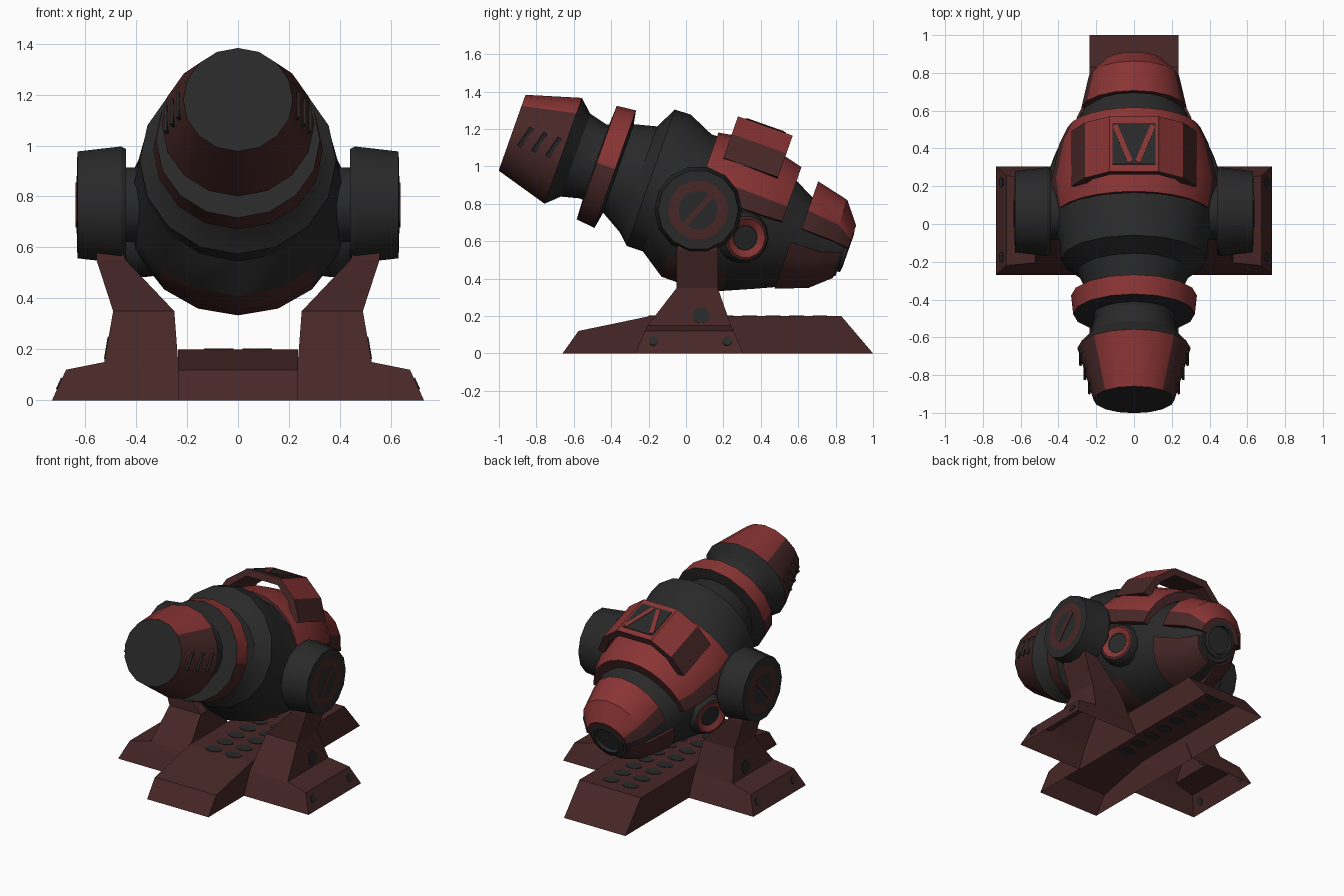
import bpy, bmesh, math
from mathutils import Vector, Matrix

if "Cube" in bpy.data.objects:
    bpy.data.objects.remove(bpy.data.objects["Cube"])

def material(name, rgb):
    m = bpy.data.materials.new(name)
    m.diffuse_color = (*rgb, 1)
    m.use_nodes = True
    m.node_tree.nodes["Principled BSDF"].inputs["Base Color"].default_value = m.diffuse_color
    return m

MATS = [material("charcoal", (0.022, 0.022, 0.022)),
        material("dark_maroon", (0.064, 0.020, 0.020)),
        material("bright_red", (0.250, 0.034, 0.034))]
GREY, MAROON, RED = 0, 1, 2
# Barrel space: x across, y along the barrel from the muzzle, z away from its axis
BARREL = Matrix.Translation((0, -0.93, 1.18)) @ Matrix.Rotation(math.radians(-19.45), 4, 'X')
WORLD = Matrix.Identity(4)

def loft(name, rings, colour, space=WORLD, open_bottom=False, smooth=True):
    """Skin equal-sized rings; colour is an index or a rule(band, normal, centre)."""
    bm = bmesh.new()
    tag = bm.faces.layers.int.new("band")
    vs = [[bm.verts.new(p) for p in ring] for ring in rings]
    n = len(rings[0])
    for i in range(len(vs) - 1):
        for j in range(n):
            k = (j + 1) % n
            bm.faces.new((vs[i][j], vs[i][k], vs[i + 1][k], vs[i + 1][j]))[tag] = i
    bm.faces.new(vs[0][::-1])[tag] = -1
    bm.faces.new(vs[-1])[tag] = -2
    bmesh.ops.recalc_face_normals(bm, faces=bm.faces)
    if open_bottom:
        low = [f for f in bm.faces if all(v.co.z < 0.001 for v in f.verts)]
        bmesh.ops.delete(bm, geom=low, context='FACES')
    for f in bm.faces:
        f.material_index = colour(f[tag], f.normal, f.calc_center_median()) if callable(colour) else colour
    bm.faces.layers.int.remove(tag)
    me = bpy.data.meshes.new(name)
    bm.to_mesh(me)
    bm.free()
    for m in MATS:
        me.materials.append(m)
    ob = bpy.data.objects.new(name, me)
    bpy.context.collection.objects.link(ob)
    ob.matrix_world = space
    if smooth:
        bpy.ops.object.select_all(action='DESELECT')
        ob.select_set(True)
        bpy.context.view_layer.objects.active = ob
        bpy.ops.object.shade_smooth_by_angle(angle=math.radians(32))
    return ob

def oval(s, pc, rx, rz, n=16):
    return [(rx * math.sin(2 * math.pi * i / n), s, pc + rz * math.cos(2 * math.pi * i / n)) for i in range(n)]

def shell(name, sections, a0, a1, thick, colour, n=10):
    """Curved armour plate: sections (s, centre, rx, rz), angles in degrees from the top."""
    rings = []
    for s, pc, rx, rz in sections:
        angles = [math.radians(a0 + (a1 - a0) * i / n) for i in range(n + 1)]
        rings.append([(rx * math.sin(a), s, pc + rz * math.cos(a)) for a in angles] +
                     [((rx - thick) * math.sin(a), s, pc + (rz - thick) * math.cos(a)) for a in reversed(angles)])
    return loft(name, rings, colour, BARREL)

def turned(name, profile, origin, axis, colour, n=14, space=WORLD):
    """Turned part: profile of (distance, radius) along an axis."""
    q = Vector(axis).to_track_quat('Z', 'Y')
    o = Vector(origin)
    rings = [[o + q @ Vector((r * math.cos(2 * math.pi * i / n), r * math.sin(2 * math.pi * i / n), d))
              for i in range(n)] for d, r in profile]
    return loft(name, rings, colour, space)

def plate(name, centre, size, colour, rot=WORLD, space=WORLD):
    c, (a, b, h) = Vector(centre), [v / 2 for v in size]
    rings = [[c + rot @ Vector((x, y, z)) for x, y in ((-a, -b), (a, -b), (a, b), (-a, b))] for z in (-h, h)]
    return loft(name, rings, colour, space, smooth=False)

# Muzzle, red on top and maroon on its sides
loft("muzzle", [oval(0, 0, .215, .215), oval(.29, 0, .30, .30), oval(.36, 0, .235, .235)],
     lambda b, n, c: GREY if b != 0 else RED if n.z > .72 else MAROON, BARREL)

# Collar ring
loft("collar_ring", [oval(.475, 0, .21, .21), oval(.48, 0, .322, .322), oval(.585, 0, .333, .333), oval(.60, 0, .25, .25)],
     lambda b, n, c: GREY if b != 1 else RED if n.z > 0 else MAROON, BARREL)

# Main body
BODY = [(.34, 0, .24, .24), (.46, 0, .21, .21), (.60, .01, .25, .25), (.72, -.01, .30, .30),
        (.78, .02, .385, .387), (.87, .022, .39, .387), (1.01, -.057, .425, .403), (1.18, -.05, .435, .41),
        (1.33, -.06, .41, .368), (1.5, -.04, .34, .315), (1.65, -.045, .265, .243),
        (1.78, -.045, .20, .19), (1.885, -.01, .135, .135)]
def body_colour(b, n, c):
    return MAROON if n.z < -.7 and .97 < c.y < 1.36 else GREY
loft("body", [oval(*s) for s in BODY], body_colour, BARREL)

# Upper armour, arched handle and rear hood
def top_red(limit):
    return lambda b, n, c: RED if n.z > limit and c.z > 0 else MAROON
shell("upper_armour", [(1.04, -.05, .425, .418), (1.2, -.05, .45, .445), (1.43, -.04, .40, .405),
                       (1.52, -.03, .355, .372)], -80, 80, .06, top_red(.45), 12)
shell("rear_hood", [(1.63, 0, .28, .30), (1.81, 0, .24, .258), (1.9, 0, .155, .145)], -84, 84, .04, top_red(.35), 8)
for side in (-1, 1):
    shell("lower_rear_plate", [(1.6, -.045, .305, .28), (1.77, -.045, .225, .215), (1.875, -.01, .155, .155)],
          side * 92, side * 168, .03, MAROON, 5)
half = [(.33, .25), (.26, .385), (.14, .475), (.13, .485)]
inner = [(.12, .44), (.22, .36), (.28, .24)]
arch = half + [(-x, z) for x, z in half[::-1]] + [(-x, z) for x, z in inner[::-1]] + inner
outline = half[::-1] + [(-x, z) for x, z in half] + [(-x, z) for x, z in inner[::-1]] + inner
outline = half + [(-x, z) for x, z in half[::-1]] + [(-x, z) for x, z in inner[::-1]] + inner
loft("arched_handle", [[(x, s, z) for x, z in outline] for s in (1.11, 1.42)],
     lambda b, n, c: RED if n.z > .5 else MAROON, BARREL, smooth=False)
plate("handle_panel", (0, 1.265, .485), (.23, .23, .008), GREY, space=BARREL)
# Plain cross braces on the handle panel
for x, tilt in ((-.06, .38), (.06, -.38)):
    plate("panel_brace", (x, 1.265, .488), (.028, .22, .008), RED, Matrix.Rotation(tilt, 4, 'Z'), BARREL)

# Rear nozzle
turned("rear_nozzle", [(0, .12), (.13, .12), (.135, .095), (.10, .085)], (0, 1.77, .0), (0, 1, 0), GREY, 12, BARREL)

for side in (-1, 1):
    # Side wheel with ring and slash
    turned("side_wheel", [(.36, .15), (.44, .15), (.44, .225), (.46, .235), (.63, .215), (.632, .16), (.633, .105)],
           (0, .065, .767), (side, 0, 0), lambda b, n, c: MAROON if b == 5 else GREY, 14)
    plate("wheel_slash", (side * .634, .065, .767), (.006, .03, .21), MAROON, Matrix.Rotation(math.radians(-42), 4, 'X'))

    # Side port
    turned("side_port", [(-.12, .14), (.0, .14), (.035, .12), (.04, .105), (.025, .07), (.02, .065)],
           (side * .385, .31, .62), (side * .93, .33, -.12),
           lambda b, n, c: RED if b == 3 else MAROON if b == 2 else GREY, 14)

    # Slits in the muzzle side
    for s in (.075, .155, .235):
        plate("muzzle_slit", (side * (.213 + .293 * s), s, -.0), (.012, .022, .12), GREY,
              Matrix.Rotation(-.25, 4, 'X') @ Matrix.Rotation(side * .28, 4, 'Z'), BARREL)

    # Foot and post
    levels = [(0, .23, .73, -.27, .305), (.12, .23, .675, -.22, .255), (.15, .235, .525, -.205, .24),
              (.35, .25, .49, -.05, .17), (.55, .44, .555, -.05, .17), (.62, .47, .555, -.04, .16)]
    loft("foot_and_post", [[(side * x0, y0, z), (side * x1, y0, z), (side * x1, y1, z), (side * x0, y1, z)]
                           for z, x0, x1, y0, y1 in levels], MAROON, open_bottom=True, smooth=False)
    for y, z, x, r, lean in ((.08, .205, .514, .045, .17), (-.175, .065, .70, .026, .45), (.22, .065, .70, .026, .45)):
        turned("bolt", [(-.005, r), (.005, r)], (side * x, y, z), (side, 0, lean), GREY, 10)

# Base slab with rows of slots
slab = [(-.66, 0), (-.575, .12), (-.19, .2), (.83, .2), (1.0, 0)]
loft("base_slab", [[(x, y, z) for y, z in slab] for x in (-.235, .235)], MAROON, open_bottom=True, smooth=False)
for x in (-.075, .075):
    for i in range(8):
        y = -.16 + i * .125
        ring = [(x + .058 * math.cos(a * math.pi / 5), y + .042 * math.sin(a * math.pi / 5)) for a in range(10)]
        loft("base_slot", [[(px, py, z) for px, py in ring] for z in (.197, .203)], GREY, smooth=False)
